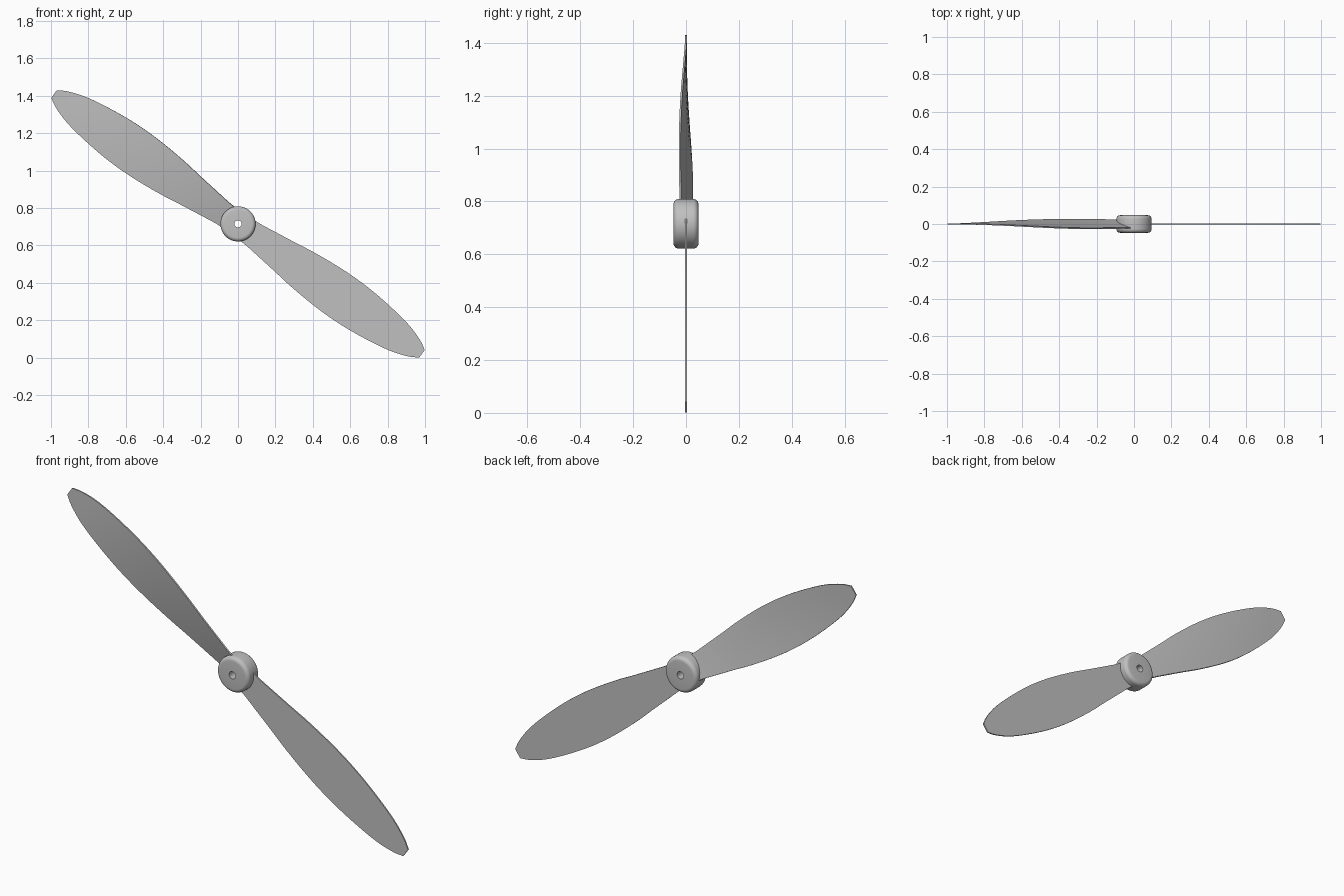
import bpy
import bmesh
from math import sin, cos, pi, radians
from mathutils import Vector

default = bpy.data.objects.get("Cube")
if default:
    bpy.data.objects.remove(default, do_unlink=True)

CENTER = Vector((0, 0, 0.715))
SLOPE = radians(35.2)

grey = bpy.data.materials.new("light_grey")
grey.use_nodes = True
colour = (0.53, 0.53, 0.53, 1)
grey.diffuse_color = colour
grey.node_tree.nodes["Principled BSDF"].inputs["Base Color"].default_value = colour


def finish(name, bm):
    """Turn a bmesh into a smooth object with sharp edges kept."""
    bmesh.ops.recalc_face_normals(bm, faces=bm.faces)
    mesh = bpy.data.meshes.new(name)
    bm.to_mesh(mesh)
    bm.free()
    mesh.materials.append(grey)
    obj = bpy.data.objects.new(name, mesh)
    bpy.context.collection.objects.link(obj)
    bpy.ops.object.select_all(action="DESELECT")
    obj.select_set(True)
    bpy.context.view_layer.objects.active = obj
    return obj


def smooth_outline(points, steps=4):
    """Catmull-Rom curve through the points."""
    pts = [Vector(p) for p in points]
    pts = [2 * pts[0] - pts[1]] + pts + [2 * pts[-1] - pts[-2]]
    out = []
    for a, b, c, d in zip(pts, pts[1:], pts[2:], pts[3:]):
        for i in range(steps):
            t = i / steps
            out.append(0.5 * (2 * b + (c - a) * t + (2 * a - 5 * b + 4 * c - d) * t**2
                              + (3 * b - a - 3 * c + d) * t**3))
    return out + [pts[-2]]


# Blade outline: distance from the hub centre, half width
OUTLINE = smooth_outline([
    (0.04, 0.067), (0.1, 0.069), (0.19, 0.08), (0.31, 0.095), (0.43, 0.111),
    (0.6, 0.124), (0.75, 0.124), (0.9, 0.111), (1.05, 0.087), (1.15, 0.055), (1.204, 0.025)])


def blade(name, side, twist):
    """Thin plate blade; the twist fades out towards the tip."""
    along = Vector((side * cos(SLOPE), 0, -side * sin(SLOPE)))
    across = Vector((sin(SLOPE), 0, cos(SLOPE)))
    front = Vector((0, -1, 0))
    bm = bmesh.new()
    rows = []
    for s, w in OUTLINE:
        angle = twist * max(0, 1 - s / 1.1)
        chord = across * cos(angle) + front * sin(angle)
        rows.append([bm.verts.new(CENTER + along * s + chord * w * k) for k in (-1, -0.5, 0, 0.5, 1)])
    for r0, r1 in zip(rows, rows[1:]):
        for i in range(len(r0) - 1):
            bm.faces.new((r0[i], r0[i + 1], r1[i + 1], r1[i]))
    obj = finish(name, bm)
    solid = obj.modifiers.new("thickness", "SOLIDIFY")
    solid.thickness = 0.007
    solid.offset = 0
    bpy.ops.object.modifier_apply(modifier=solid.name)
    bpy.ops.object.shade_smooth_by_angle(angle=radians(35))


blade("right_blade", -1, 0.35)
blade("left_blade", 1, 0)

# Hub: rounded ring turned about the y axis, with a shaft hole
RADIUS, HOLE, DEPTH, ROUND = 0.094, 0.019, 0.047, 0.02
profile = [(HOLE, DEPTH)]
for i in range(7):
    a = pi / 2 * i / 6
    profile.append((RADIUS - ROUND + ROUND * sin(a), DEPTH - ROUND + ROUND * cos(a)))
profile += [(r, -y) for r, y in reversed(profile)]

bm = bmesh.new()
SIDES = 48
rings = []
for i in range(SIDES):
    a = 2 * pi * i / SIDES
    rings.append([bm.verts.new(CENTER + Vector((r * cos(a), y, r * sin(a)))) for r, y in profile])
for i in range(SIDES):
    r0, r1 = rings[i], rings[(i + 1) % SIDES]
    for j in range(len(profile)):
        k = (j + 1) % len(profile)
        bm.faces.new((r0[j], r0[k], r1[k], r1[j]))
finish("hub", bm)
bpy.ops.object.shade_smooth_by_angle(angle=radians(35))
